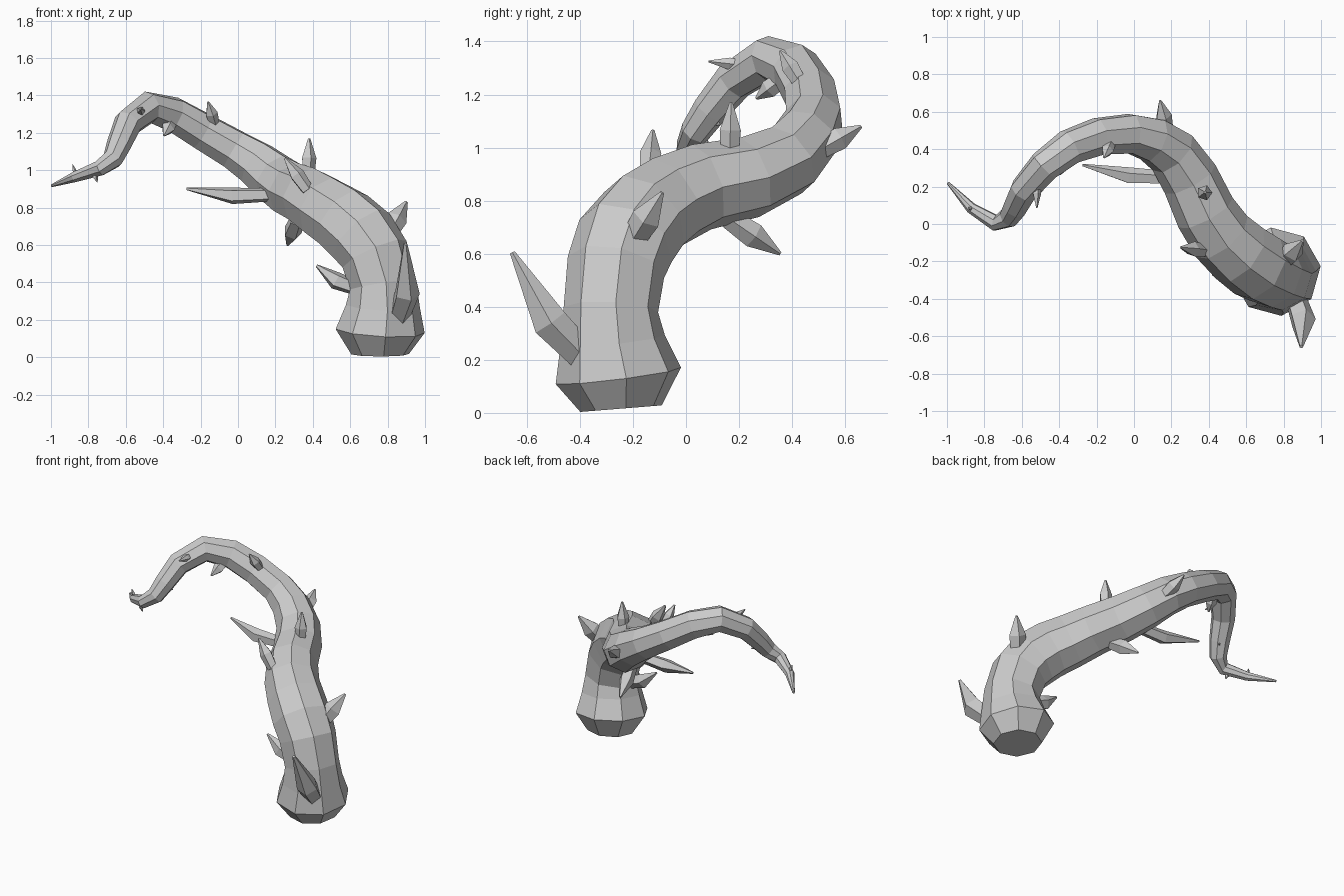
import bpy, bmesh, math
from mathutils import Vector

cube = bpy.data.objects.get("Cube")
if cube:
    bpy.data.objects.remove(cube, do_unlink=True)

grey = bpy.data.materials.new("plain grey")
grey.use_nodes = True
COLOUR = (0.6, 0.6, 0.6, 1)
grey.diffuse_color = COLOUR
grey.node_tree.nodes["Principled BSDF"].inputs["Base Color"].default_value = COLOUR


def sweep(name, path, sides, start=Vector((0, -1, 0)), turn=0.0):
    """Faceted tube through (centre, radius) pairs, with a transported frame."""
    bm = bmesh.new()
    points = [Vector(p) for p, r in path]
    side = start
    rings = []
    for i, (p, (_, r)) in enumerate(zip(points, path)):
        before = points[max(i - 1, 0)]
        after = points[min(i + 1, len(points) - 1)]
        along = (after - before).normalized()
        side = (side - along * side.dot(along)).normalized()
        other = along.cross(side)
        angles = [turn + math.tau * k / sides for k in range(sides)]
        rings.append([bm.verts.new(p + r * (side * math.cos(a) + other * math.sin(a)))
                      for a in angles])
    for low, high in zip(rings, rings[1:]):
        for k in range(sides):
            n = (k + 1) % sides
            bm.faces.new((low[k], low[n], high[n], high[k]))
    bm.faces.new(rings[0][::-1])
    bm.faces.new(rings[-1])
    bmesh.ops.recalc_face_normals(bm, faces=bm.faces)
    mesh = bpy.data.meshes.new(name)
    bm.to_mesh(mesh)
    bm.free()
    mesh.materials.append(grey)
    obj = bpy.data.objects.new(name, mesh)
    bpy.context.collection.objects.link(obj)
    return obj


# Curling stem, from the bulging foot to the pointed end
stem = [
    ((.76, -.245, .016), .155), ((.76, -.255, .14), .24), ((.775, -.277, .27), .2),
    ((.775, -.283, .39), .179), ((.73, -.264, .55), .186), ((.66, -.227, .65), .193),
    ((.565, -.158, .735), .186), ((.468, -.067, .797), .176), ((.383, .06, .852), .165),
    ((.3, .24, .888), .155), ((.205, .38, .952), .141), ((.1, .45, 1.035), .126),
    ((-.02, .483, 1.11), .111), ((-.19, .468, 1.208), .103), ((-.345, .412, 1.298), .096),
    ((-.48, .31, 1.335), .087), ((-.59, .18, 1.25), .077), ((-.635, .09, 1.14), .067),
    ((-.67, .035, 1.06), .057), ((-.74, .005, 1.01), .044), ((-.87, .085, .965), .03),
    ((-.995, .22, .917), .008),
]
sweep("stem", stem, 8, turn=math.radians(7))


# Thorns: root, swollen middle and tip; the middle may bend off the line
def thorn(name, root, tip, width, bend=(0, 0, 0)):
    root, tip = Vector(root), Vector(tip)
    axis = tip - root
    middle = root + axis * 0.42 + Vector(bend)
    buried = root - axis.normalized() * width * 0.5
    side = Vector((1, 0, 0)) if abs(axis.normalized().x) < 0.8 else Vector((0, 1, 0))
    sweep(name, [(buried, width * 0.82), (middle, width), (tip, width * 0.15)], 5, side)


thorn("foot_thorn", (.855, -.385, .22), (.895, -.655, .605), .07, (.03, -.015, -.04))
thorn("lower_left_thorn", (.81, -.19, .67), (.9, -.09, .83), .058)
thorn("lower_right_thorn", (.6, -.27, .385), (.42, -.27, .49), .05, (0, 0, -.02))
thorn("underside_thorn", (.31, .18, .72), (.265, .355, .6), .05)
thorn("long_side_thorn", (.15, .25, .87), (-.275, .315, .9), .046, (0, -.02, -.02))
thorn("top_thorn", (.375, .165, .99), (.38, .17, 1.17), .042)
thorn("front_thorn", (.36, -.14, .91), (.25, -.125, 1.065), .042)
thorn("back_thorn", (.17, .52, 1.0), (.14, .66, 1.08), .045)
thorn("upper_thorn", (-.13, .42, 1.26), (-.16, .355, 1.365), .034)
thorn("inner_thorn", (-.36, .35, 1.25), (-.395, .265, 1.185), .037)
thorn("curl_thorn", (-.52, .22, 1.31), (-.52, .085, 1.325), .024)
thorn("small_upper_thorn", (-.87, .085, .98), (-.885, .08, 1.03), .011)
thorn("small_lower_thorn", (-.77, .01, .98), (-.752, .01, .935), .014)
thorn("small_inner_thorn", (-.63, .08, 1.11), (-.6, .13, 1.085), .018)
